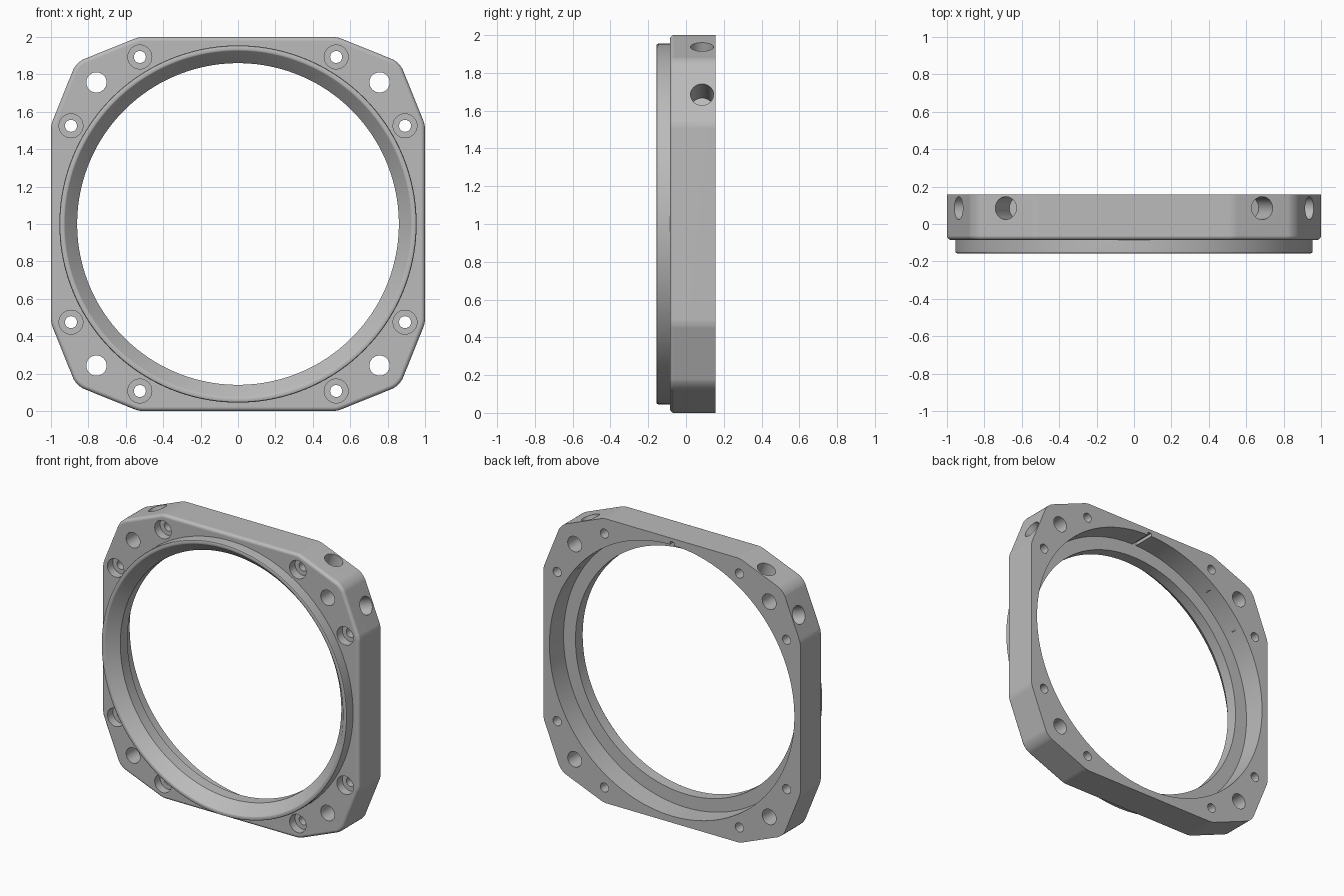
import bpy
import bmesh
import math
from mathutils import Matrix, Vector

cube = bpy.data.objects.get("Cube")
if cube:
    bpy.data.objects.remove(cube, do_unlink=True)

CENTRE = Vector((0, 0, 1))
FRONT, PLATE_FRONT, LEDGE, BACK = -0.157, -0.085, 0.0, 0.157
BORE = 0.953

grey = bpy.data.materials.new("machined_grey")
grey.use_nodes = True
colour = (0.5, 0.5, 0.5, 1)
grey.diffuse_color = colour
grey.node_tree.nodes["Principled BSDF"].inputs["Base Color"].default_value = colour


def make_object(name, bm):
    bmesh.ops.recalc_face_normals(bm, faces=bm.faces)
    mesh = bpy.data.meshes.new(name)
    bm.to_mesh(mesh)
    bm.free()
    mesh.materials.append(grey)
    obj = bpy.data.objects.new(name, mesh)
    bpy.context.collection.objects.link(obj)
    return obj


def activate(obj):
    bpy.ops.object.select_all(action="DESELECT")
    obj.select_set(True)
    bpy.context.view_layer.objects.active = obj


def add_cylinder(bm, centre, axis, radius, length, sides=32):
    turn = Vector(axis).to_track_quat("Z", "Y").to_matrix().to_4x4()
    bmesh.ops.create_cone(bm, cap_ends=True, segments=sides, radius1=radius,
                          radius2=radius, depth=length,
                          matrix=Matrix.Translation(CENTRE + Vector(centre)) @ turn)


def cut(obj, bm):
    cutter = make_object("cutter", bm)
    cutter.hide_render = True
    mod = obj.modifiers.new("cut", "BOOLEAN")
    mod.operation, mod.solver, mod.object = "DIFFERENCE", "EXACT", cutter
    activate(obj)
    bpy.ops.object.modifier_apply(modifier=mod.name)
    bpy.data.objects.remove(cutter, do_unlink=True)


def finish(obj):
    activate(obj)
    bpy.ops.object.shade_smooth_by_angle(angle=math.radians(30))
    mod = obj.modifiers.new("even_normals", "WEIGHTED_NORMAL")
    mod.keep_sharp = True


# Mounting plate: square with angled, rounded corners and a filleted front rim
bm = bmesh.new()
corner = [(1, 0.53), (0.865, 0.865), (0.53, 1)]
outline = []
for quarter in range(4):
    turn = Matrix.Rotation(quarter * math.pi / 2, 2)
    outline += [turn @ Vector(p) for p in corner]
face = bm.faces.new([bm.verts.new((p.x, PLATE_FRONT, p.y + CENTRE.z)) for p in outline])
extruded = bmesh.ops.extrude_face_region(bm, geom=[face])["geom"]
bmesh.ops.translate(bm, vec=(0, BACK - PLATE_FRONT, 0),
                    verts=[v for v in extruded if isinstance(v, bmesh.types.BMVert)])


def is_upright(edge):
    return abs(edge.verts[0].co.y - edge.verts[1].co.y) > 0.1


def is_tip(edge):
    x, z = abs(edge.verts[0].co.x), abs(edge.verts[0].co.z - CENTRE.z)
    return abs(x - z) < 0.01


uprights = [e for e in bm.edges if is_upright(e)]
for tip, size in ((True, 0.045), (False, 0.022)):
    edges = [e for e in uprights if e.is_valid and is_tip(e) == tip]
    uprights = [e for e in uprights if e not in edges]
    bmesh.ops.bevel(bm, geom=edges, offset=size, segments=5, profile=0.5,
                    affect="EDGES", clamp_overlap=False)
bmesh.ops.recalc_face_normals(bm, faces=bm.faces)
rim = [e for e in bm.edges if all(v.co.y < PLATE_FRONT + 0.001 for v in e.verts)]
bmesh.ops.bevel(bm, geom=rim, offset=0.022, segments=5, profile=0.5,
                affect="EDGES", clamp_overlap=False)
plate = make_object("mounting_plate", bm)

# Bore, screw holes and corner holes
screws = [(sx * x, sz * z) for x, z in ((0.525, 0.893), (0.893, 0.525))
          for sx in (-1, 1) for sz in (-1, 1)]
bm = bmesh.new()
add_cylinder(bm, (0, 0, 0), (0, 1, 0), BORE, 1, 160)
for x, z in screws:
    add_cylinder(bm, (x, 0, z), (0, 1, 0), 0.032, 1)
for sx in (-1, 1):
    for sz in (-1, 1):
        add_cylinder(bm, (sx * 0.757, 0, sz * 0.757), (0, 1, 0), 0.054, 1)
cut(plate, bm)

# Counterbores for the screw heads, and the key slot at the top of the bore
bm = bmesh.new()
for x, z in screws:
    add_cylinder(bm, (x, PLATE_FRONT, z), (0, 1, 0), 0.064, 0.12)
slot = Matrix.Translation(CENTRE + Vector((0, LEDGE + 0.15, 0.945)))
bmesh.ops.create_cube(bm, size=1, matrix=slot @ Matrix.Diagonal((0.03, 0.3, 0.06, 1)))
cut(plate, bm)

# Radial holes square to the upper angled faces
bm = bmesh.new()
for sx in (-1, 1):
    for x, z, nx, nz in ((0.937, 0.685, 0.928, 0.374), (0.685, 0.937, 0.374, 0.928)):
        add_cylinder(bm, (sx * x, 0.085, z), (sx * nx, 0, nz), 0.061, 0.4)
cut(plate, bm)
finish(plate)

# Front ring: raised lip, flared mouth, straight throat and rear ledge
profile = [(0.86, LEDGE), (0.86, -0.08), (0.925, FRONT + 0.004), (0.932, FRONT),
           (0.945, FRONT), (0.952, FRONT + 0.003), (0.955, FRONT + 0.01), (0.955, LEDGE)]
bm = bmesh.new()
points = [bm.verts.new((r, y, CENTRE.z)) for r, y in profile]
loop = [bm.edges.new((points[i - 1], points[i])) for i in range(len(points))]
bmesh.ops.spin(bm, geom=points + loop, cent=CENTRE, axis=(0, 1, 0),
               angle=math.tau, steps=160, use_merge=True)
bmesh.ops.remove_doubles(bm, verts=bm.verts, dist=0.0001)
finish(make_object("front_ring", bm))
